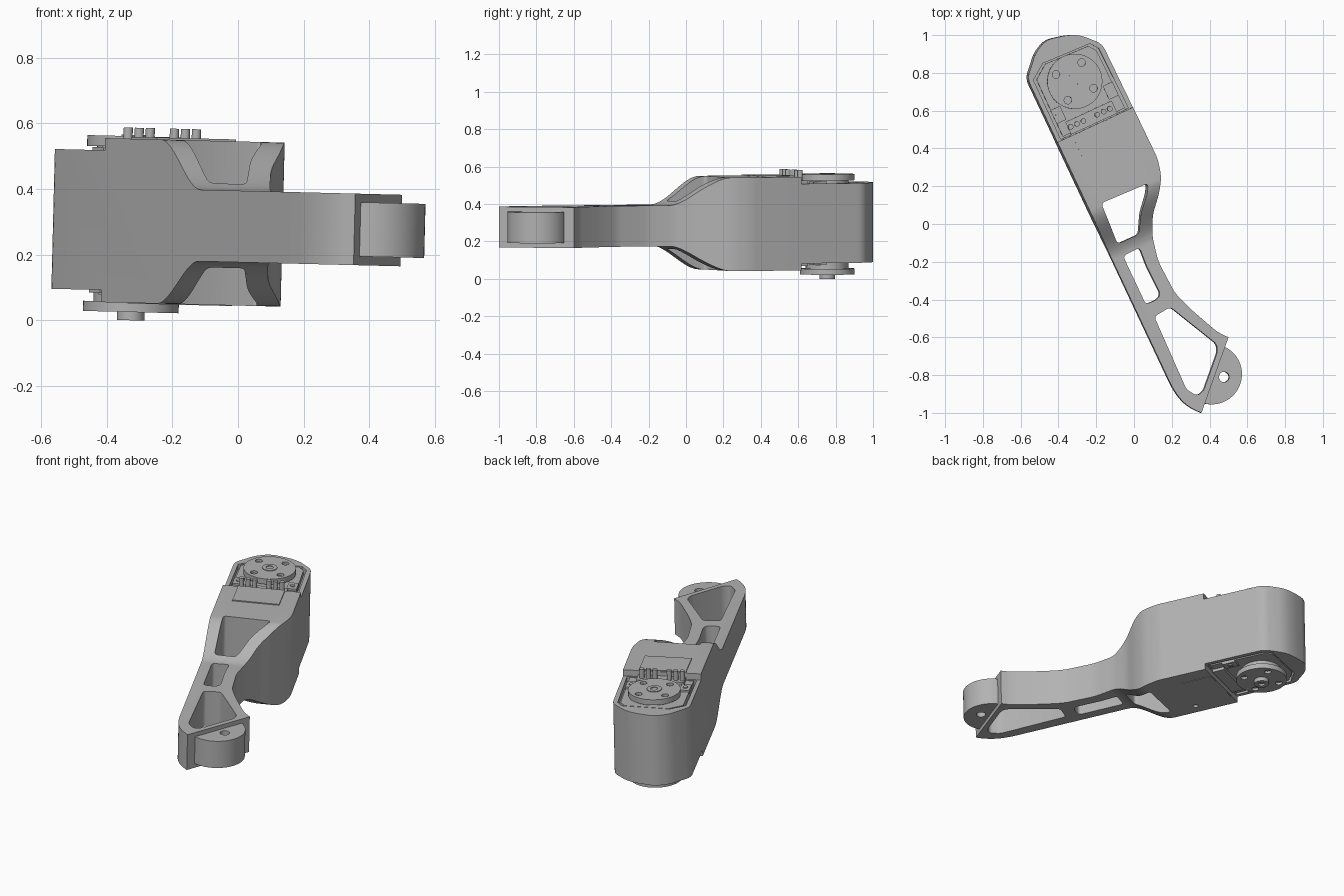
import bpy, bmesh, math
from mathutils import Matrix, Vector

if "Cube" in bpy.data.objects:
    bpy.data.objects.remove(bpy.data.objects["Cube"])

grey = bpy.data.materials.new("plain_grey")
grey.use_nodes = True
grey.diffuse_color = (0.45, 0.45, 0.45, 1)
grey.node_tree.nodes["Principled BSDF"].inputs["Base Color"].default_value = grey.diffuse_color

# Arm frame: first axis runs along the arm, second across it
ALONG, ACROSS, UP = Vector((-0.42, 0.907, 0)), Vector((0.907, 0.42, 0)), Vector((0, 0, 1))
MID, CENTRE = 0.295, 0.027


def frame(a, b, c):
    return Matrix((a, b, c)).transposed().to_4x4()


WORLD = Matrix.Identity(4)
ARM = frame(ALONG, ACROSS, UP)
SIDE = frame(ALONG, UP, ACROSS)
parts = []


def prism(name, points, low, high, space=WORLD, rounding=0, sharp=()):
    """Extrude an outline, optionally rounding its corners."""
    bm = bmesh.new()
    verts = [bm.verts.new((p[0], p[1], low)) for p in points]
    bm.faces.new(verts)
    if rounding:
        soft = [v for i, v in enumerate(verts) if i not in sharp]
        bmesh.ops.bevel(bm, geom=soft, offset=rounding, offset_type='OFFSET', segments=4,
                        profile=0.5, affect='VERTICES', clamp_overlap=True)
    out = bmesh.ops.extrude_face_region(bm, geom=bm.faces[:])
    bmesh.ops.translate(bm, vec=(0, 0, high - low),
                        verts=[g for g in out["geom"] if isinstance(g, bmesh.types.BMVert)])
    bm.transform(space)
    bmesh.ops.recalc_face_normals(bm, faces=bm.faces[:])
    mesh = bpy.data.meshes.new(name)
    bm.to_mesh(mesh)
    bm.free()
    mesh.materials.append(grey)
    ob = bpy.data.objects.new(name, mesh)
    bpy.context.collection.objects.link(ob)
    parts.append(ob)
    return ob


def disc(name, u, v, radius, low, high, space=ARM, sides=40):
    ring = [(u + radius * math.cos(math.tau * i / sides),
             v + radius * math.sin(math.tau * i / sides)) for i in range(sides)]
    return prism(name, ring, min(low, high), max(low, high), space)


def block(name, u0, u1, v0, v1, low, high):
    return prism(name, [(u0, v0), (u1, v0), (u1, v1), (u0, v1)],
                 min(low, high), max(low, high), ARM)


def carve(ob, cutter, operation='DIFFERENCE'):
    mod = ob.modifiers.new("carve", 'BOOLEAN')
    mod.operation, mod.solver, mod.object = operation, 'EXACT', cutter
    cutter.hide_render = True
    bpy.context.view_layer.objects.active = ob
    bpy.ops.object.modifier_apply(modifier=mod.name)
    parts.remove(cutter)
    bpy.data.objects.remove(cutter)


# Main link: plan outline trimmed by the thickness profile
outline = [(-.57, .77), (-.525, .91), (-.47, .975), (-.36, 1), (-.29, 1), (-.175, .955),
           (-.14, .885), (.12, .345), (.139, .25), (.127, .16), (.095, .05), (.095, -.07),
           (.127, -.2), (.217, -.37), (.297, -.45), (.44, -.573), (.498, -.6),
           (.355, -1), (.297, -.975), (.244, -.93), (.2, -.865)]
link = prism("arm_link", outline, -.1, .7, WORLD, .03, sharp=(16, 17))


def half_profile(side, arm_half):
    pts = [(-1.4, MID + side * arm_half)]
    for i in range(17):
        t = i / 16
        s = t * t * (3 - 2 * t)
        pts.append((-.125 + .29 * t, MID + side * (arm_half + (.25 - arm_half) * s)))
    return pts + [(.566, MID + side * .25), (.566, MID + side * .213), (1.4, MID + side * .213)]


profile = half_profile(1, .1) + half_profile(-1, .118)[::-1]
carve(link, prism("profile_trim", profile, -1, 1, SIDE), 'INTERSECT')

# Lightening windows through the arm
windows = [
    [(-.18, .11), (.068, .215), (.065, .165), (.033, .06), (.022, -.055), (-.09, -.105)],
    [(-.06, -.17), (.027, -.125), (.065, -.225), (.138, -.37), (.12, -.4), (.06, -.425)],
    [(.105, -.49), (.19, -.44), (.435, -.635), (.44, -.675), (.365, -.885), (.33, -.91), (.275, -.875)],
]
for pts in windows:
    carve(link, prism("window_cutter", pts, -.1, .7, WORLD, .018))

# Pivot tab at the narrow end
tab_pts = [(.36, -.8), (.36, -.95)]
for i in range(33):
    a = math.radians(-109.3 + 180 * i / 32)
    tab_pts.append((.41 + .16 * math.cos(a), -.795 + .16 * math.sin(a)))
tab = prism("pivot_tab", tab_pts[2:], .204, .369)
carve(tab, disc("pivot_cutter", .475, -.81, .027, 0, .6, WORLD))

# Motor pocket and output discs on both faces
pocket = [(.572, -.168), (.918, -.168), (.977, -.085), (.967, .185), (.925, .216), (.572, .226)]
inner = [(.775 + (u - .775) * .96, CENTRE + (v - CENTRE) * .92) for u, v in pocket]
for side, label in ((1, "upper"), (-1, "lower")):
    def z(h):
        return MID + side * h

    lo, hi = sorted((z(.18), z(.24)))
    carve(link, prism("pocket_cutter", pocket, lo, hi, ARM))
    lo, hi = sorted((z(.17), z(.211)))
    prism(label + "_motor_case", inner, lo, hi, ARM)

    # Cover plate and its screw holes
    for v in (-.122, .176):
        carve(link, disc("screw_cutter", .33, v, .015, z(.22), z(.3), ARM, 20))
    block(label + "_cover_plate", .375, .562, -.105, .16, z(.24), z(.256 if side > 0 else .252))

    # Output disc with bolt circle
    bottom, top = (.225, .258) if side > 0 else (.247, .278)
    horn = disc(label + "_output_disc", .82, CENTRE, .146, z(bottom), z(top), ARM, 64)
    for i in range(4):
        a = math.radians(-45 + 90 * i)
        carve(horn, disc("bolt_cutter", .82 + .106 * math.cos(a), CENTRE + .106 * math.sin(a),
                         .02, z(top - .015), z(top + .05), ARM, 24))
    disc(label + "_disc_neck", .82, CENTRE, .115, z(.2), z(bottom + .003))
    hub_top = .262 if side > 0 else .303
    hub = disc(label + "_disc_hub", .82, CENTRE, .042, z(top - .005), z(hub_top))
    carve(hub, disc("hub_cutter", .82, CENTRE, .02, z(hub_top - .012), z(hub_top + .05)))

    # Corner brackets with screws
    for w in (-1, 1):
        v = CENTRE + w * .153
        block(label + "_bracket", .655, .735, v - .028, v + .028, z(.2), z(.222))
        disc(label + "_bracket_screw", .695, v, .014, z(.2), z(.227), ARM, 20)
    block(label + "_connector", .572, .645, CENTRE - .135, CENTRE + .135, z(.2), z(.228))

# Connector pins
for group in (-.057, .098):
    for step in (-1, 0, 1):
        disc("connector_pin", .61, group + step * .037, .014, MID + .2, MID + .284, ARM, 20)

# Lean the whole assembly slightly to one side
pivot = Matrix.Translation((0, 0, MID))
lean = pivot @ Matrix.Rotation(math.asin(.025), 4, 'Y') @ pivot.inverted()
bpy.ops.object.select_all(action='DESELECT')
for ob in parts:
    ob.data.transform(lean)
    ob.select_set(True)
bpy.context.view_layer.objects.active = link
bpy.ops.object.shade_smooth_by_angle(angle=math.radians(30))
